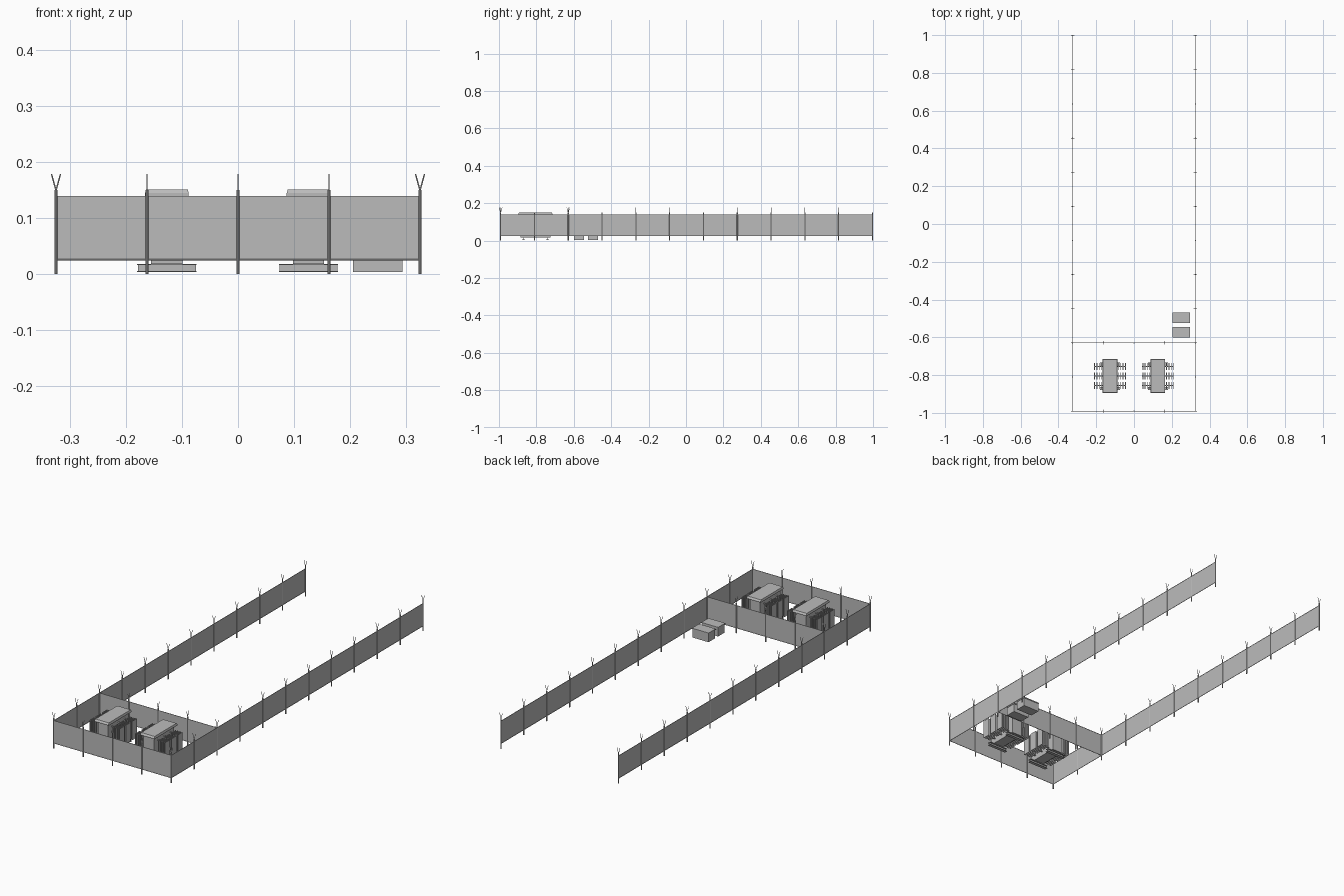
import bpy, bmesh
from math import pi
from mathutils import Vector

cube = bpy.data.objects.get("Cube")
if cube:
    bpy.data.objects.remove(cube)

grey = bpy.data.materials.new("plain grey")
grey.use_nodes = True
colour = (0.5, 0.5, 0.5, 1)
grey.diffuse_color = colour
grey.node_tree.nodes["Principled BSDF"].inputs["Base Color"].default_value = colour


def box(bm, x0, x1, y0, y1, z0, z1, taper=1.0):
    """Box between two corners; taper scales the top face about its centre."""
    c = Vector(((x0 + x1) / 2, (y0 + y1) / 2, (z0 + z1) / 2))
    for v in bmesh.ops.create_cube(bm, size=1)["verts"]:
        s = taper if v.co.z > 0 else 1
        v.co = c + Vector((v.co.x * (x1 - x0) * s, v.co.y * (y1 - y0) * s, v.co.z * (z1 - z0)))


def rod(bm, a, b, r, sides=8):
    """Straight rod from a to b."""
    a, b = Vector(a), Vector(b)
    d = b - a
    made = bmesh.ops.create_cone(bm, cap_ends=True, segments=sides, radius1=r, radius2=r, depth=d.length)
    turn = d.to_track_quat("Z", "Y")
    for v in made["verts"]:
        v.co = turn @ v.co + (a + b) / 2


def finish(bm, name):
    mesh = bpy.data.meshes.new(name)
    bm.to_mesh(mesh)
    bm.free()
    mesh.materials.append(grey)
    ob = bpy.data.objects.new(name, mesh)
    bpy.context.collection.objects.link(ob)
    return ob


# Fence layout
SIDE, FRONT, BACK = 0.325, -0.991, 0.997
STEP = (BACK - FRONT) / 11
LOW, HIGH = 0.025, 0.138


def fence(name, start, end, bays, out, corners=True):
    """Panel with rails, and posts that each carry a forked top."""
    start, end, out = Vector(start), Vector(end), Vector(out)
    up = Vector((0, 0, 1))
    bm = bmesh.new()
    t = out * 0.0005
    lo, hi = start - t, end + t
    box(bm, lo.x, hi.x, lo.y, hi.y, LOW, HIGH)
    finish(bm, name + "_panel")

    bm = bmesh.new()
    for z in (LOW, HIGH):
        rod(bm, start + up * z, end + up * z, 0.0014, 6)
    finish(bm, name + "_rails")

    bm = bmesh.new()
    for i in range(bays + 1):
        if not corners and i in (0, bays):
            continue
        p = start.lerp(end, i / bays)
        rod(bm, p, p + up * 0.15, 0.003)
        for s in (-1, 1):
            rod(bm, p + up * 0.149, p + out * s * 0.008 + up * 0.178, 0.0012, 6)
    finish(bm, name + "_posts")


for name, s in (("left_fence", 1), ("right_fence", -1)):
    fence(name, (s * SIDE, FRONT, 0), (s * SIDE, BACK, 0), 11, (1, 0, 0))
for name, y in (("front_fence", FRONT), ("dividing_fence", FRONT + 2 * STEP)):
    fence(name, (-SIDE, y, 0), (SIDE, y, 0), 4, (0, 1, 0), corners=False)


def transformer(name, cx, cy):
    # Tank and overhanging lid
    bm = bmesh.new()
    box(bm, cx - 0.028, cx + 0.028, cy - 0.08, cy + 0.08, 0.018, 0.14)
    finish(bm, name + "_tank")
    bm = bmesh.new()
    box(bm, cx - 0.039, cx + 0.039, cy - 0.091, cy + 0.091, 0.139, 0.144)
    box(bm, cx - 0.039, cx + 0.039, cy - 0.091, cy + 0.091, 0.144, 0.151, 0.95)
    finish(bm, name + "_lid")

    # Two I-beam skids
    bm = bmesh.new()
    for y in (cy - 0.065, cy + 0.065):
        for z in (0.003, 0.016):
            box(bm, cx - 0.053, cx + 0.053, y - 0.008, y + 0.008, z, z + 0.002)
        box(bm, cx - 0.052, cx + 0.052, y - 0.0015, y + 0.0015, 0.004, 0.017)
    finish(bm, name + "_skids")

    # Three banks of cooling fins on each side
    bm = bmesh.new()
    for s in (-1, 1):
        for y in (cy - 0.05, cy, cy + 0.05):
            for z in (0.04, 0.118):
                rod(bm, (cx + s * 0.026, y, z), (cx + s * 0.083, y, z), 0.003)
            for i in range(5):
                x = cx + s * (0.046 + i * 0.009)
                box(bm, x - 0.0015, x + 0.0015, y - 0.019, y + 0.019, 0.032, 0.126)
    finish(bm, name + "_radiators")


transformer("left_transformer", 0.126, -0.805)
transformer("right_transformer", -0.127, -0.805)

# Two low cabinets behind the dividing fence
for name, y in (("front_cabinet", -0.572), ("back_cabinet", -0.497)):
    bm = bmesh.new()
    box(bm, 0.205, 0.294, y - 0.026, y + 0.026, 0.003, 0.046)
    box(bm, 0.203, 0.296, y - 0.028, y + 0.028, 0.045, 0.05)
    finish(bm, name)
